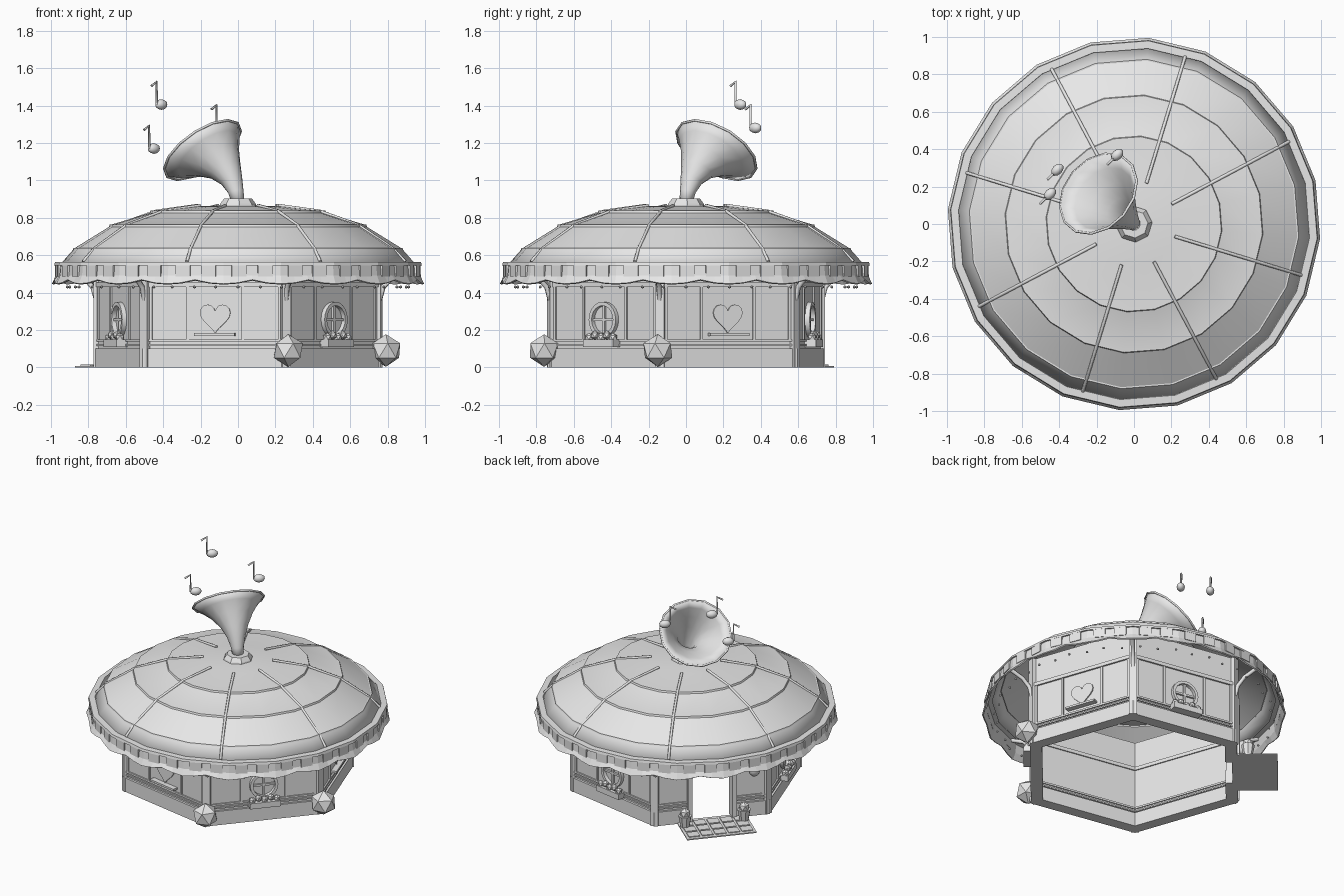
import bpy, bmesh
from math import radians, sin, cos, pi, tan
from mathutils import Matrix, Vector

cube = bpy.data.objects.get("Cube")
if cube:
    bpy.data.objects.remove(cube, do_unlink=True)

grey = bpy.data.materials.new("plain_grey")
grey.use_nodes = True
grey.diffuse_color = (0.8, 0.8, 0.8, 1)
grey.node_tree.nodes["Principled BSDF"].inputs["Base Color"].default_value = (0.8, 0.8, 0.8, 1)

DOOR = 139.5                       # direction the door and horn face
HEARTS = (DOOR + 120, DOOR - 120)
WINDOWS = (DOOR + 60, DOOR + 180, DOOR - 60)
CORNERS = [DOOR + 30 + 60 * k for k in range(6)]
ROOF_START, SIDES = 49.5, 20


def spin(angle):
    return Matrix.Rotation(radians(angle), 4, 'Z')


def finish(name, bm, smooth=None, thick=0):
    bmesh.ops.recalc_face_normals(bm, faces=bm.faces[:])
    mesh = bpy.data.meshes.new(name)
    bm.to_mesh(mesh)
    bm.free()
    ob = bpy.data.objects.new(name, mesh)
    bpy.context.collection.objects.link(ob)
    mesh.materials.append(grey)
    if thick:
        mod = ob.modifiers.new("thickness", 'SOLIDIFY')
        mod.thickness, mod.offset = thick, -1
    if smooth:
        bpy.ops.object.select_all(action='DESELECT')
        ob.select_set(True)
        bpy.context.view_layer.objects.active = ob
        bpy.ops.object.shade_smooth_by_angle(angle=radians(smooth))
    return ob


def box(bm, frame, loc, size):
    m = frame @ Matrix.Translation(loc) @ Matrix.Diagonal((*size, 1))
    bmesh.ops.create_cube(bm, size=1, matrix=m)


def ball(bm, loc, r, frame=Matrix(), sub=1, scale=(1, 1, 1)):
    m = frame @ Matrix.Translation(loc) @ Matrix.Diagonal((*scale, 1))
    bmesh.ops.create_icosphere(bm, subdivisions=sub, radius=r, matrix=m)


def slab(bm, angle, inner, outer, z0, z1, y0=-1, y1=1):
    """Wall piece on one side of the hexagon, mitred at the corners."""
    t, pts = tan(pi / 6), []
    for x in (inner, outer):
        for y in (y0, y1):
            y = max(-x * t, min(x * t, y))
            pts += [bm.verts.new(spin(angle) @ Vector((x, y, z))) for z in (z0, z1)]
    bmesh.ops.convex_hull(bm, input=pts)


def rings(bm, loops, closed=False):
    vs = [[bm.verts.new(p) for p in loop] for loop in loops]
    pairs = list(zip(vs, vs[1:])) + ([(vs[-1], vs[0])] if closed else [])
    for a, b in pairs:
        for i in range(len(a)):
            j = (i + 1) % len(a)
            bm.faces.new((a[i], a[j], b[j], b[i]))
    return vs


def circle(r, z, n=SIDES, start=ROOF_START):
    return [spin(start + 360 * i / n) @ Vector((r, 0, z)) for i in range(n)]


def wire(name, paths, radius, frames=(Matrix(),)):
    cu = bpy.data.curves.new(name, 'CURVE')
    cu.dimensions, cu.bevel_depth, cu.bevel_resolution = '3D', radius, 1
    cu.use_fill_caps = True
    for frame in frames:
        for path in paths:
            sp = cu.splines.new('POLY')
            sp.points.add(len(path) - 1)
            for p, co in zip(sp.points, path):
                p.co = (*(frame @ Vector(co)), 1)
    ob = bpy.data.objects.new(name, cu)
    cu.materials.append(grey)
    bpy.context.collection.objects.link(ob)


# Walls, plinth and horizontal trims, with a gap for the doorway
walls, plinth, trims = bmesh.new(), bmesh.new(), bmesh.new()
for k in range(6):
    a = DOOR + 60 * k
    spans = [(-1, -0.14), (0.14, 1)] if k == 0 else [(-1, 1)]
    for y0, y1 in spans:
        slab(walls, a, 0.62, 0.665, 0.0, 0.64, y0, y1)
        slab(plinth, a, 0.6, 0.68, 0.0, 0.1, y0, y1)
        for z0, z1 in ((0.115, 0.125), (0.137, 0.15)):
            slab(trims, a, 0.612, 0.675, z0, z1, y0, y1)
    slab(trims, a, 0.612, 0.677, 0.43, 0.455)
    if k == 0:
        slab(walls, a, 0.62, 0.665, 0.44, 0.64, -0.14, 0.14)
    for y in (-0.35, -0.15, 0.15, 0.35):
        box(trims, spin(a), (0.667, y, 0.29), (0.012, 0.014, 0.3))
finish("walls", walls)
finish("plinth", plinth)
finish("wall_trims", trims)

# Corner posts, eave brackets and two faceted bushes
posts, bushes = bmesh.new(), bmesh.new()
for a in CORNERS:
    box(posts, spin(a), (0.755, 0, 0.32), (0.05, 0.05, 0.64))
for a in (-10.8, -70.5):
    ball(bushes, (0.805, 0, 0.09), 0.087, spin(a))
finish("corner_posts", posts)
finish("bushes", bushes)
wire("eave_brackets", [[(0.77, 0, 0.36), (0.79, 0, 0.43), (0.84, 0, 0.48), (0.93, 0, 0.52)]],
     0.014, [spin(a) for a in CORNERS])

# Heart plates with a shelf
hearts = bmesh.new()
for a in HEARTS:
    f = spin(a)
    loop = []
    for i in range(28):
        t = 2 * pi * i / 28
        y = 0.083 * sin(t) ** 3
        z = 0.27 + 0.0055 * (13 * cos(t) - 5 * cos(2 * t) - 2 * cos(3 * t) - cos(4 * t))
        loop.append((y, z))
    vs = rings(hearts, [[f @ Vector((x, y, z)) for y, z in loop] for x in (0.66, 0.674)])
    hearts.faces.new(vs[1])
    box(hearts, f, (0.683, 0, 0.176), (0.04, 0.22, 0.014))
finish("heart_plates", hearts)

# Round windows with crossbars and flower boxes
windows, boxes, flowers = bmesh.new(), bmesh.new(), bmesh.new()
for a in WINDOWS:
    f = spin(a)
    loops = []
    for r, x in ((0.095, 0.66), (0.095, 0.69), (0.075, 0.69), (0.075, 0.66)):
        loops.append([f @ Vector((x, r * cos(i * pi / 10), 0.255 + r * sin(i * pi / 10)))
                      for i in range(20)])
    rings(windows, loops)
    box(windows, f, (0.672, 0, 0.255), (0.014, 0.014, 0.16))
    box(windows, f, (0.672, 0, 0.255), (0.014, 0.16, 0.014))
    box(boxes, f, (0.695, 0, 0.13), (0.06, 0.21, 0.04))
    for i in range(5):
        ball(flowers, (0.7, -0.084 + 0.042 * i, 0.16 + 0.012 * (i % 2)), 0.025, f)
finish("round_windows", windows, 35)
finish("flower_boxes", boxes)
finish("flowers", flowers)

# Doorway frame, paving, planters and wall lamp
door, paving, planters = bmesh.new(), bmesh.new(), bmesh.new()
f = spin(DOOR)
for s in (-1, 1):
    box(door, f, (0.65, s * 0.15, 0.225), (0.09, 0.03, 0.45))
    m = f @ Matrix.Translation((0.75, s * 0.2, 0.05))
    bmesh.ops.create_cone(planters, cap_ends=True, segments=8, radius1=0.03, radius2=0.045,
                          depth=0.08, matrix=m)
    ball(planters, (0.75, s * 0.2, 0.105), 0.038, f)
box(door, f, (0.65, 0, 0.455), (0.09, 0.33, 0.03))
box(paving, f, (0.795, 0, 0.004), (0.3, 0.47, 0.008))
for i in range(3):
    for j in range(5):
        box(paving, f, (0.715 + 0.085 * i, -0.18 + 0.09 * j, 0.01), (0.07, 0.075, 0.008))
finish("door_frame", door)
finish("door_paving", paving)
finish("door_planters", planters)
lamp = bmesh.new()
ball(lamp, (0.71, 0.28, 0.35), 0.04, f, 2, (0.9, 1, 1.3))
finish("door_lamp", lamp, 40)

# Domed roof in overlapping tiers, open below
DOME = [(0.945, 0.56), (0.875, 0.63), (0.68, 0.755), (0.46, 0.83), (0.23, 0.86), (0.05, 0.868)]
bm = bmesh.new()
loops = []
for i, (r, z) in enumerate(DOME):
    if 0 < i < 4:
        loops.append(circle(r + 0.012, z - 0.004))
        loops.append(circle(r + 0.008, z + 0.008))
    loops.append(circle(r, z + (0.008 if 0 < i < 4 else 0)))
vs = rings(bm, loops)
bm.faces.new(vs[-1])
finish("dome_roof", bm, 25, 0.012)

# Eight thin ribs following the dome
frames, paths = [], []
for k in range(8):
    a = 28 + 45 * k
    flat = cos(pi / SIDES) / cos(radians((a - ROOF_START) % 18 - 9))
    path = [spin(a) @ Vector((r * flat, 0, z + 0.006)) for r, z in DOME[:5]]
    paths.append(path)
wire("roof_ribs", paths, 0.009)

# Eave rim, scalloped valance and its panels
bm = bmesh.new()
rings(bm, [circle(r, z) for r, z in ((0.93, 0.55), (0.94, 0.564), (0.982, 0.562), (0.986, 0.545))], True)
finish("eave_rim", bm)
bm = bmesh.new()
top, middle, hem = [], [], []
wave = (0.0, 0.006, 0.022, 0.006)
for i in range(SIDES):
    for j in range(4):
        a, t = circle(1, 0), j / 4
        p = a[i].lerp(a[(i + 1) % SIDES], t)
        top.append(p * 0.972 + Vector((0, 0, 0.555)))
        middle.append(p * 0.978 + Vector((0, 0, 0.49)))
        hem.append(p * 0.998 + Vector((0, 0, 0.447 + wave[j])))
rings(bm, [top, middle, hem])
finish("valance", bm, 0, 0.01)
bm = bmesh.new()
for i in range(SIDES):
    for s in (-0.07, 0.07):
        box(bm, spin(ROOF_START + 9 + 18 * i), (0.965, s, 0.515), (0.016, 0.08, 0.06))
finish("valance_panels", bm)

# Small hanging lights under the eave
bm = bmesh.new()
for i in range(48):
    ball(bm, (0.9 + 0.02 * (i % 2), 0, 0.43), 0.009, spin(7.5 * i))
finish("eave_lights", bm)

# Collar and flared horn
bm = bmesh.new()
vs = rings(bm, [circle(r, z, 8) for r, z in ((0.1, 0.86), (0.095, 0.875), (0.075, 0.902), (0.05, 0.902))])
bm.faces.new(vs[-1])
finish("horn_collar", bm)
HORN = [(0, 0.88, 0.036, 0), (0.015, 0.94, 0.042, 15), (0.045, 1.0, 0.06, 25), (0.09, 1.055, 0.09, 33),
        (0.15, 1.105, 0.137, 39), (0.205, 1.14, 0.19, 42), (0.25, 1.162, 0.238, 42)]
bm = bmesh.new()
loops = []
for s, z, r, tilt in HORN:
    m = spin(DOOR) @ Matrix.Translation((s, 0, z)) @ Matrix.Rotation(radians(tilt), 4, 'Y')
    loops.append([m @ p for p in circle(r, 0, 14, 0)])
rings(bm, loops)
finish("horn", bm, 50, 0.008)
wire("horn_rim", [loops[-1] + loops[-1][:1]], 0.007)

# Floating music notes
heads, stems = bmesh.new(), []
for x, y, z in ((-0.41, 0.29, 1.405), (-0.45, 0.16, 1.17), (-0.09, 0.37, 1.28)):
    m = Matrix.Translation((x, y, z)) @ spin(45)
    ball(heads, (0, 0, 0), 0.03, m, 2, (1.3, 0.9, 0.95))
    stems.append([(x - 0.025, y - 0.025, z), (x - 0.025, y - 0.025, z + 0.122),
                  (x - 0.052, y - 0.052, z + 0.1)])
finish("note_heads", heads, 40)
wire("note_stems", stems, 0.007)
